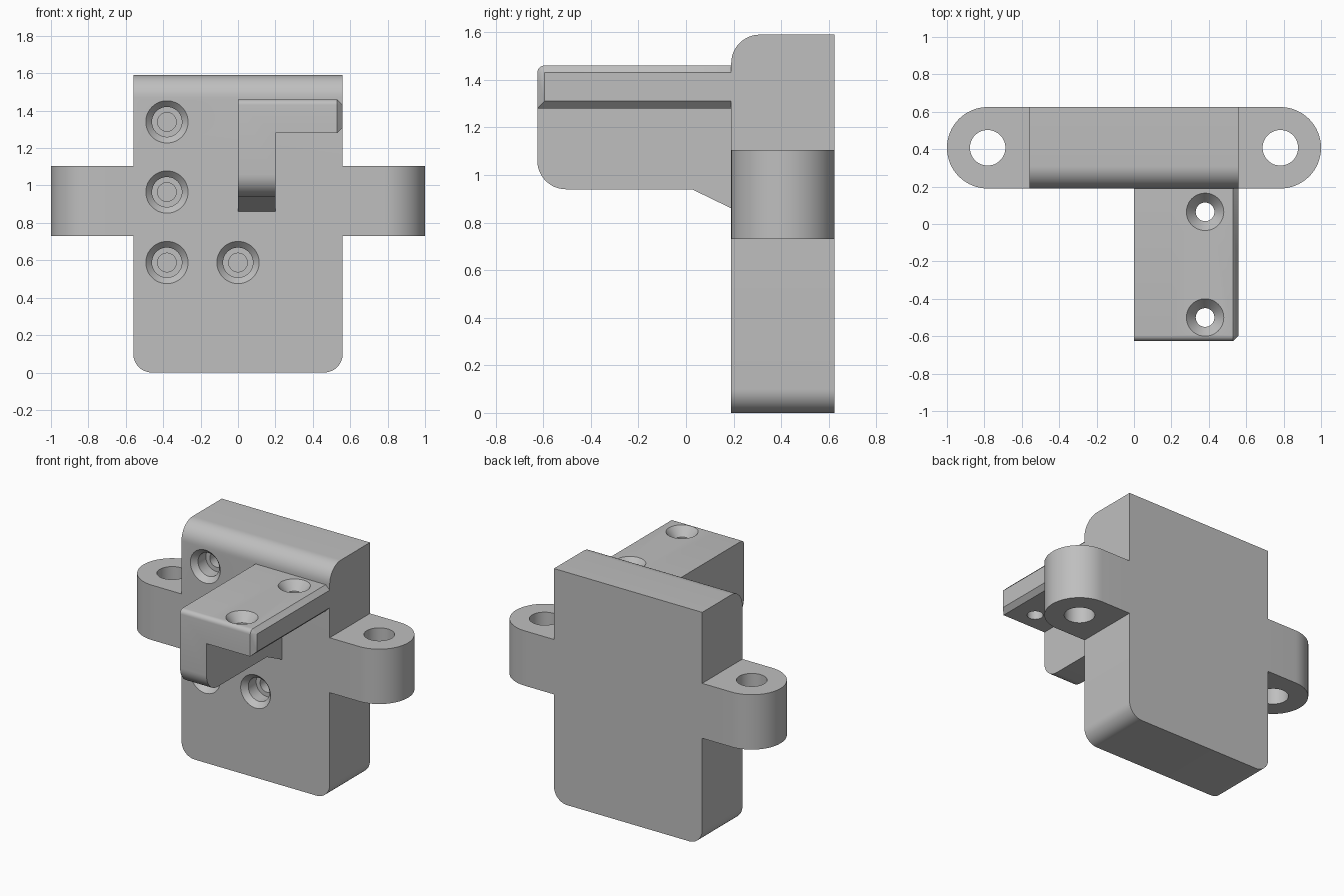
import bpy, bmesh
from math import cos, sin, pi, radians
from mathutils import Matrix, Vector

if "Cube" in bpy.data.objects:
    bpy.data.objects.remove(bpy.data.objects["Cube"])

grey = bpy.data.materials.new("light_grey")
grey.use_nodes = True
colour = (0.52, 0.52, 0.52, 1)
grey.diffuse_color = colour
grey.node_tree.nodes["Principled BSDF"].inputs["Base Color"].default_value = colour

FRONT, BACK = 0.19, 0.625      # plate depth range
TIP = -0.625                   # front end of the arm


def finish(bm, name):
    bmesh.ops.remove_doubles(bm, verts=bm.verts, dist=1e-5)
    bmesh.ops.recalc_face_normals(bm, faces=bm.faces)
    mesh = bpy.data.meshes.new(name)
    bm.to_mesh(mesh)
    bm.free()
    mesh.materials.append(grey)
    obj = bpy.data.objects.new(name, mesh)
    bpy.context.collection.objects.link(obj)
    return obj


def arc(cx, cy, r, start, end, steps=12):
    angles = [radians(start + (end - start) * i / steps) for i in range(steps + 1)]
    return [(cx + r * cos(a), cy + r * sin(a)) for a in angles]


def loft(bm, rings):
    """Join matching point rings into a closed solid."""
    loops = [[bm.verts.new(p) for p in ring] for ring in rings]
    for a, b in zip(loops, loops[1:]):
        for i in range(len(a)):
            j = (i + 1) % len(a)
            bm.faces.new((a[i], a[j], b[j], b[i]))
    bm.faces.new(loops[0])
    bm.faces.new(loops[-1])


def prism(name, rings):
    bm = bmesh.new()
    loft(bm, rings)
    return finish(bm, name)


def drill(target, profile, spots, into):
    """Cut revolved holes; profile lists (radius, depth) along a direction."""
    bm = bmesh.new()
    turn = Vector((0, 0, 1)).rotation_difference(Vector(into)).to_matrix().to_4x4()
    for spot in spots:
        place = Matrix.Translation(spot) @ turn
        loft(bm, [[place @ Vector((x, y, d)) for x, y in arc(0, 0, r, 0, 360, 48)[:-1]]
                  for r, d in profile])
    combine(target, finish(bm, "drill"), 'DIFFERENCE')


def combine(target, other, operation):
    mod = target.modifiers.new("combine", 'BOOLEAN')
    mod.operation, mod.solver, mod.object = operation, 'EXACT', other
    bpy.context.view_layer.objects.active = target
    bpy.ops.object.modifier_apply(modifier=mod.name)
    bpy.data.objects.remove(other)


# Main plate: rounded lower corners and rounded top front edge
bm = bmesh.new()
bmesh.ops.create_cube(bm, size=1)
for v in bm.verts:
    v.co = (v.co.x * 1.12, FRONT if v.co.y < 0 else BACK, 1.59 if v.co.z > 0 else 0)
lower = [e for e in bm.edges if all(v.co.z == 0 for v in e.verts)
         and e.verts[0].co.x == e.verts[1].co.x]
bmesh.ops.bevel(bm, geom=lower, offset=0.1, segments=12, profile=0.5, affect='EDGES')
upper = [e for e in bm.edges if all(v.co.z > 1.5 and v.co.y < 0.2 for v in e.verts)]
bmesh.ops.bevel(bm, geom=upper, offset=0.12, segments=12, profile=0.5, affect='EDGES')
plate = finish(bm, "mounting_plate")

# Side ears: one stadium bar passing through the plate
mid, rad = (FRONT + BACK) / 2, (BACK - FRONT) / 2
outline = arc(1 - rad, mid, rad, -90, 90, 32) + arc(rad - 1, mid, rad, 90, 270, 32)
ears = prism("ears", [[(x, y, z) for x, y in outline] for z in (0.73, 1.105)])
combine(plate, ears, 'UNION')
drill(plate, [(0.095, 0), (0.095, 1)],
      [(s * (1 - rad), mid, 0.5) for s in (-1, 1)], (0, 0, 1))

# Countersunk screw recesses in the front face
screws = [(-0.38, FRONT, z) for z in (0.588, 0.965, 1.34)] + [(0, FRONT, 0.588)]
drill(plate, [(0.133, -0.02), (0.113, 0), (0.08, 0.035), (0.08, 0.12),
              (0.05, 0.12), (0.05, 0.18)], screws, (0, 1, 0))

# Arm web, drawn in side profile
top_round = arc(TIP + 0.03, 1.43, 0.03, 90, 180, 6)
side = ([(FRONT, 0.86), (FRONT, 1.46)] + top_round
        + arc(TIP + 0.12, 1.06, 0.12, 180, 270) + [(0.025, 0.94)])
arm = prism("arm", [[(x, y, z) for y, z in side] for x in (0, 0.2)])

# Arm flange with a chamfered outer end
rim = [(FRONT, 1.28), (FRONT, 1.46)] + top_round + [(TIP, 1.28)]
end = [(max(y, TIP + 0.03), min(max(z, 1.31), 1.43)) for y, z in rim]
flange = prism("flange", [[(x, y, z) for y, z in ring]
                          for x, ring in ((0.2, rim), (0.53, rim), (0.56, end))])
combine(arm, flange, 'UNION')
drill(arm, [(0.12, -0.02), (0.1, 0), (0.05, 0.06), (0.05, 0.3)],
      [(0.38, y, 1.46) for y in (0.065, -0.5)], (0, 0, -1))

# Smooth the curved surfaces and keep hard edges
for obj in (plate, arm):
    bpy.ops.object.select_all(action='DESELECT')
    obj.select_set(True)
    bpy.context.view_layer.objects.active = obj
    bpy.ops.object.shade_smooth_by_angle(angle=radians(25))
